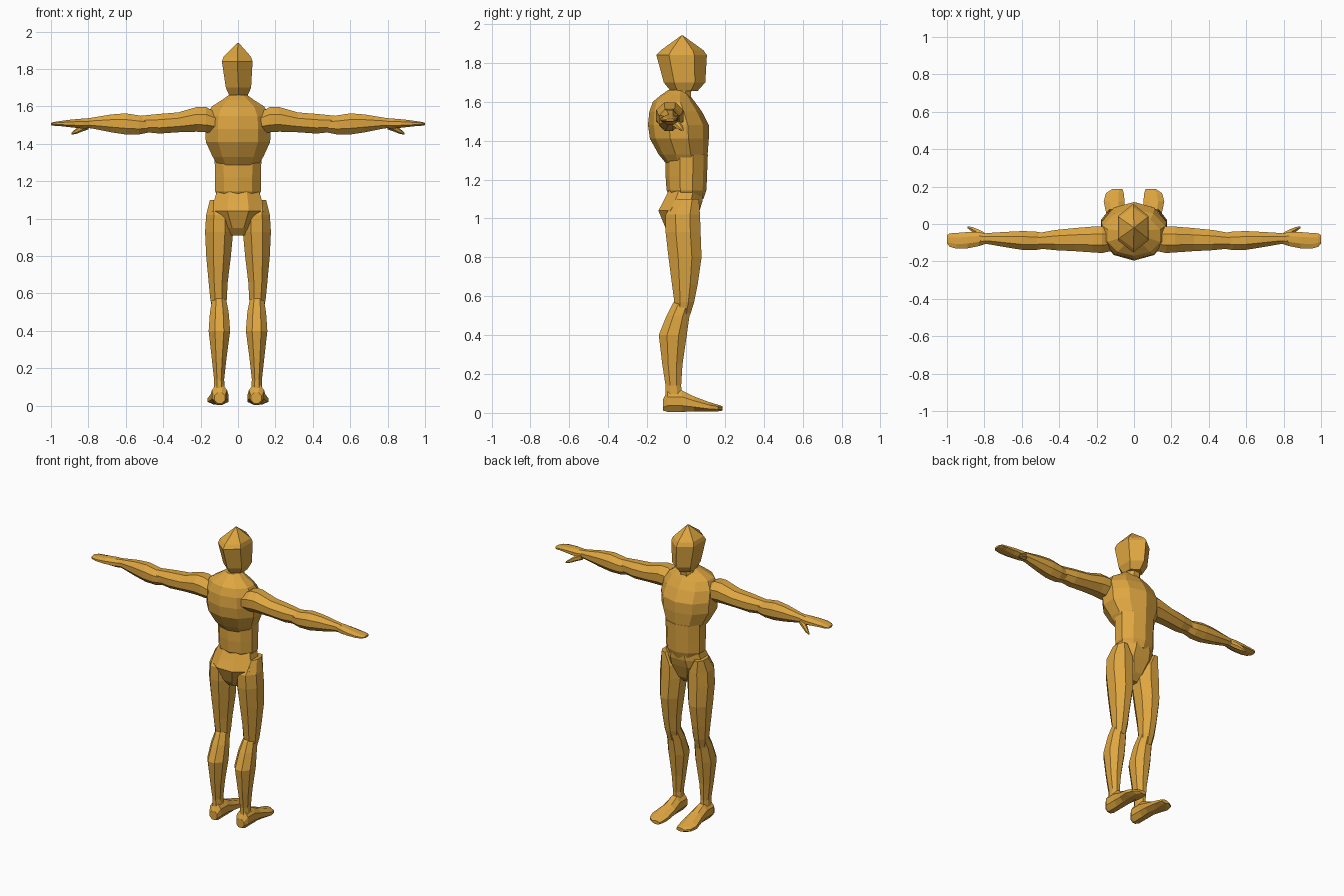
import bpy, bmesh, math
from mathutils import Vector

skin = bpy.data.materials.new("golden_clay")
skin.diffuse_color = (0.73, 0.38, 0.052, 1)


def loft(name, rings, axis="z", sides=8, mirror=False):
    """Skin a stack of faceted rings; each ring is (position, a_min, a_max, b_min, b_max)."""
    place = {"z": lambda t, a, b: (a, b, t),   # a = x, b = y
             "y": lambda t, a, b: (a, t, b),   # a = x, b = z
             "x": lambda t, a, b: (t, a, b)}[axis]  # a = y, b = z
    bm = bmesh.new()
    loops = []
    grow = 1 / math.cos(math.pi / sides)
    for t, a0, a1, b0, b1 in rings:
        loop = []
        for i in range(sides):
            ang = 2 * math.pi * (i + 0.5) / sides
            a = (a0 + a1) / 2 + (a1 - a0) / 2 * math.cos(ang) * grow
            b = (b0 + b1) / 2 + (b1 - b0) / 2 * math.sin(ang) * grow
            loop.append(bm.verts.new(place(t, a, b)))
        loops.append(loop)
    for low, high in zip(loops, loops[1:]):
        for i in range(sides):
            j = (i + 1) % sides
            bm.faces.new((low[i], low[j], high[j], high[i]))
    bm.faces.new(loops[0][::-1])
    bm.faces.new(loops[-1])
    bmesh.ops.recalc_face_normals(bm, faces=bm.faces)
    mesh = bpy.data.meshes.new(name)
    bm.to_mesh(mesh)
    bm.free()
    mesh.materials.append(skin)
    obj = bpy.data.objects.new(name, mesh)
    bpy.context.collection.objects.link(obj)
    if mirror:
        obj.modifiers.new("mirror", "MIRROR")
    return obj


# Head: tapered block with a pointed crown
loft("head", [
    (1.655, -0.045, 0.05, -0.07, 0.05),
    (1.70, -0.065, 0.07, -0.10, 0.085),
    (1.84, -0.086, 0.078, -0.135, 0.09),
    (1.865, -0.078, 0.07, -0.115, 0.075),
    (1.94, -0.004, 0.004, -0.025, -0.015)], sides=6)

loft("neck", [
    (1.56, -0.07, 0.07, -0.10, 0.04),
    (1.62, -0.05, 0.05, -0.075, 0.025),
    (1.70, -0.045, 0.045, -0.065, 0.03)])

# Torso: rib cage, waist and pelvis as overlapping masses
loft("chest", [
    (1.26, -0.09, 0.09, -0.08, 0.07),
    (1.33, -0.135, 0.135, -0.135, 0.105),
    (1.41, -0.172, 0.172, -0.178, 0.11),
    (1.48, -0.175, 0.175, -0.188, 0.11),
    (1.55, -0.168, 0.168, -0.182, 0.075),
    (1.60, -0.14, 0.14, -0.165, 0.04),
    (1.635, -0.085, 0.085, -0.125, 0.015),
    (1.66, -0.05, 0.05, -0.09, 0.0)], sides=10)

loft("abdomen", [
    (1.10, -0.10, 0.10, -0.07, 0.085),
    (1.145, -0.122, 0.122, -0.095, 0.10),
    (1.22, -0.123, 0.123, -0.10, 0.103),
    (1.33, -0.125, 0.125, -0.10, 0.107)], sides=10)

loft("pelvis", [
    (0.91, -0.05, 0.05, -0.07, 0.0),
    (0.95, -0.075, 0.075, -0.105, 0.035),
    (1.04, -0.138, 0.138, -0.142, 0.07),
    (1.09, -0.13, 0.13, -0.115, 0.085),
    (1.15, -0.112, 0.112, -0.085, 0.088)])

# Legs
loft("thigh", [
    (0.50, 0.07, 0.135, -0.05, 0.02),
    (0.57, 0.06, 0.148, -0.06, 0.042),
    (0.66, 0.055, 0.157, -0.072, 0.06),
    (0.80, 0.038, 0.17, -0.09, 0.08),
    (0.93, 0.026, 0.176, -0.105, 0.075),
    (1.02, 0.03, 0.17, -0.105, 0.072),
    (1.10, 0.09, 0.15, -0.05, 0.066)], mirror=True)

loft("shin", [
    (0.08, 0.07, 0.13, -0.105, -0.02),
    (0.14, 0.074, 0.128, -0.105, -0.025),
    (0.25, 0.062, 0.14, -0.122, -0.018),
    (0.40, 0.042, 0.157, -0.14, 0.004),
    (0.50, 0.05, 0.15, -0.10, 0.018),
    (0.56, 0.062, 0.14, -0.07, 0.035),
    (0.60, 0.075, 0.13, -0.04, 0.035)], mirror=True)

loft("foot", [
    (-0.118, 0.07, 0.125, 0.012, 0.07),
    (-0.095, 0.058, 0.14, 0.005, 0.115),
    (-0.02, 0.058, 0.14, 0.005, 0.115),
    (0.04, 0.052, 0.145, 0.008, 0.085),
    (0.12, 0.05, 0.162, 0.006, 0.055),
    (0.165, 0.055, 0.15, 0.008, 0.042),
    (0.188, 0.062, 0.115, 0.012, 0.034)], axis="y", mirror=True)

# Arms: upper arm and forearm overlap at the elbow
loft("upper_arm", [
    (0.10, -0.14, -0.02, 1.46, 1.56),
    (0.17, -0.155, -0.012, 1.462, 1.596),
    (0.22, -0.152, -0.014, 1.465, 1.597),
    (0.32, -0.145, -0.022, 1.462, 1.568),
    (0.42, -0.14, -0.032, 1.455, 1.56),
    (0.52, -0.13, -0.05, 1.465, 1.55)], axis="x", mirror=True)

loft("forearm", [
    (0.47, -0.13, -0.05, 1.462, 1.54),
    (0.53, -0.14, -0.04, 1.45, 1.552),
    (0.60, -0.138, -0.038, 1.45, 1.563),
    (0.68, -0.125, -0.042, 1.462, 1.557),
    (0.78, -0.108, -0.048, 1.482, 1.54),
    (0.82, -0.105, -0.052, 1.487, 1.535)], axis="x", mirror=True)

loft("hand", [
    (0.78, -0.102, -0.055, 1.485, 1.535),
    (0.83, -0.118, -0.042, 1.482, 1.535),
    (0.89, -0.13, -0.043, 1.488, 1.53),
    (0.95, -0.132, -0.048, 1.495, 1.522),
    (0.985, -0.122, -0.05, 1.497, 1.517),
    (1.0, -0.105, -0.06, 1.50, 1.512)], axis="x", mirror=True)

loft("thumb", [
    (0.80, -0.075, -0.045, 1.48, 1.515),
    (0.835, -0.065, -0.028, 1.468, 1.502),
    (0.865, -0.042, -0.016, 1.455, 1.48),
    (0.89, -0.022, -0.012, 1.45, 1.46)], axis="x", sides=6, mirror=True)
